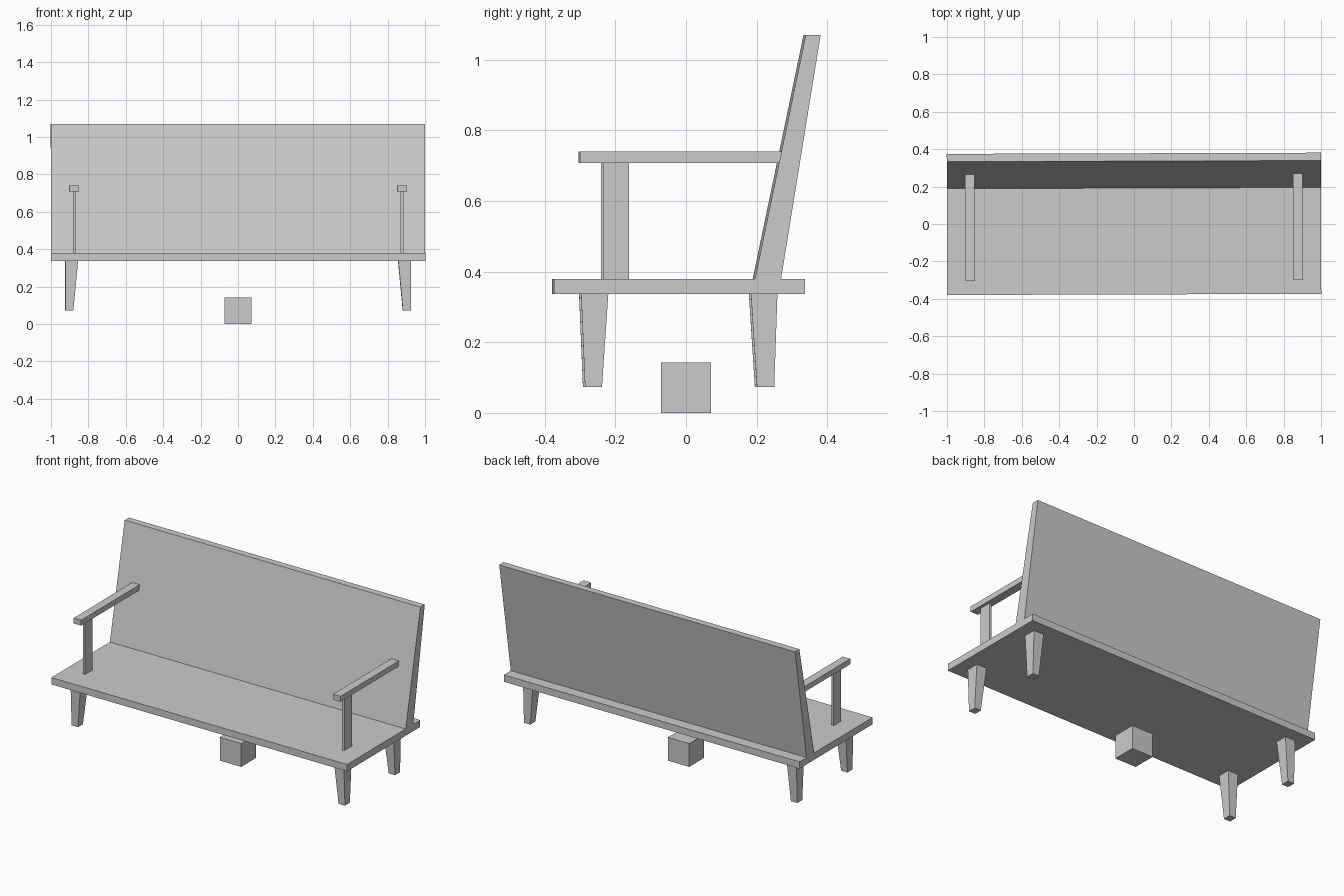
import bpy

if "Cube" in bpy.data.objects:
    bpy.data.objects.remove(bpy.data.objects["Cube"])

TURN = 0.0032  # the bench sits very slightly turned about z


def block(name, z0, low, z1, high, turn=TURN, mirror=False):
    """Six-sided block between two rectangles (x0, x1, y0, y1) at z0 and z1."""
    verts = []
    for z, (x0, x1, y0, y1) in ((z0, low), (z1, high)):
        verts += [(x0, y0, z), (x1, y0, z), (x1, y1, z), (x0, y1, z)]
    faces = [(3, 2, 1, 0), (4, 5, 6, 7)]
    faces += [(i, (i + 1) % 4, (i + 1) % 4 + 4, i + 4) for i in range(4)]
    mesh = bpy.data.meshes.new(name)
    mesh.from_pydata(verts, [], faces)
    ob = bpy.data.objects.new(name, mesh)
    bpy.context.collection.objects.link(ob)
    ob.rotation_euler.z = turn
    if mirror:
        ob.modifiers.new("Mirror", 'MIRROR')
    return ob


# Seat board
seat = (-1, 1, -0.3765, 0.334)
block("seat", 0.337, seat, 0.379, seat)

# Leaning backrest, thinner at the top
block("backrest", 0.379, (-1, 1, 0.192, 0.266), 1.07, (-1, 1, 0.336, 0.378))

# Tapered legs with upright outer faces, mirrored left to right
block("front_leg", 0.073, (0.881, 0.924, -0.289, -0.241),
      0.337, (0.856, 0.924, -0.3, -0.223), mirror=True)
block("back_leg", 0.073, (0.881, 0.924, 0.198, 0.247),
      0.337, (0.856, 0.924, 0.181, 0.256), mirror=True)

# Armrests running into the backrest, each on a thin post
arm = (0.851, 0.902, -0.301, 0.28)
block("armrest", 0.708, arm, 0.741, arm, mirror=True)
post = (0.869, 0.884, -0.238, -0.164)
block("armrest_post", 0.379, post, 0.708, post, mirror=True)

# Loose cube on the ground under the seat
cube = (-0.0715, 0.0715, -0.0715, 0.0715)
block("ground_cube", 0, cube, 0.143, cube, turn=0)
